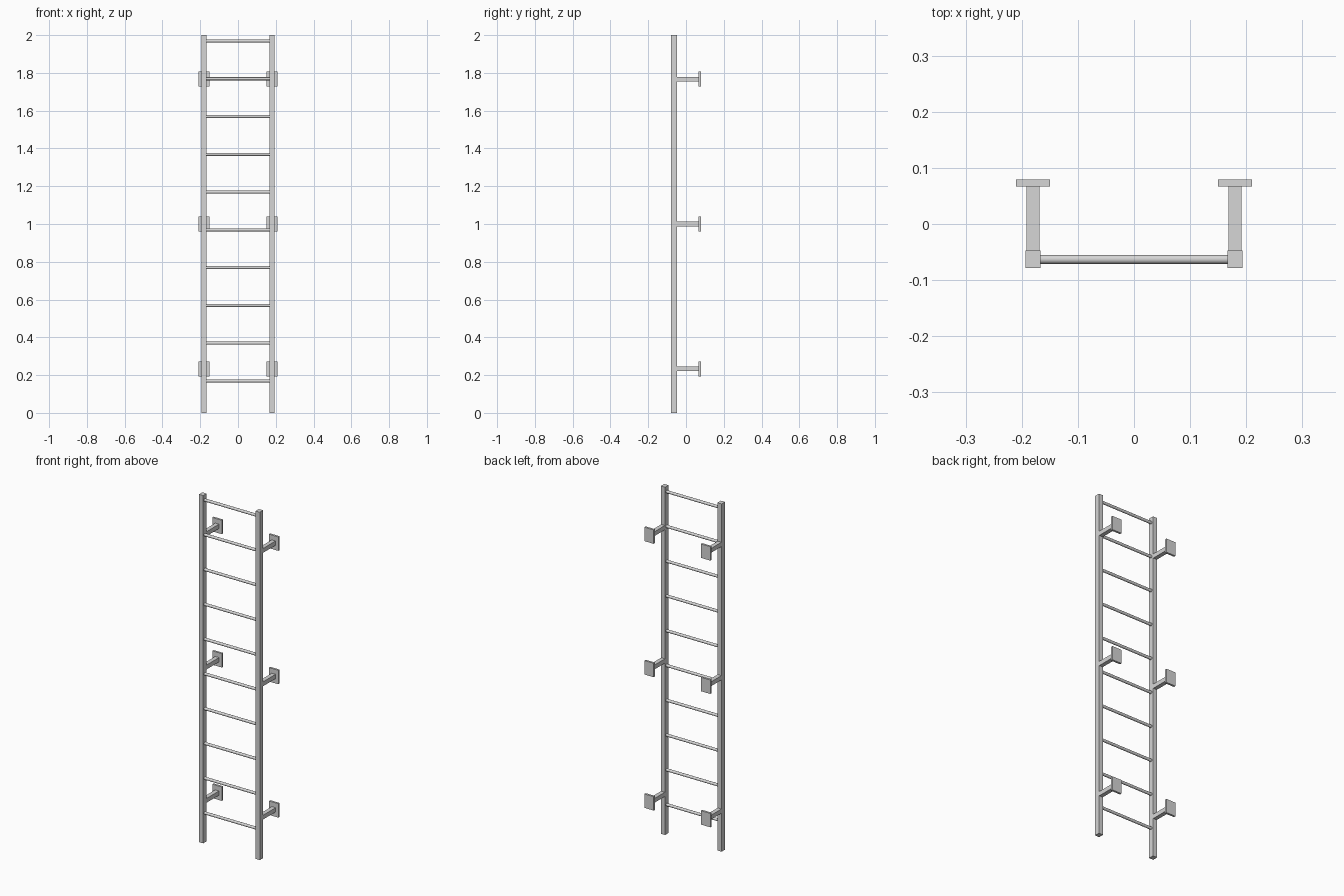
import bpy
import math

if "Cube" in bpy.data.objects:
    bpy.data.objects.remove(bpy.data.objects["Cube"])

steel = bpy.data.materials.new("light steel grey")
steel.diffuse_color = (0.67, 0.67, 0.67, 1)
steel.use_nodes = True
steel.node_tree.nodes["Principled BSDF"].inputs["Base Color"].default_value = steel.diffuse_color

RAIL_X, RAIL_Y = 0.18, -0.063


def box(name, x, y, z):
    """Box from (min, max) ranges on each axis."""
    bpy.ops.mesh.primitive_cube_add(size=1, location=[sum(r) / 2 for r in (x, y, z)])
    ob = bpy.context.object
    ob.name = name
    ob.scale = [r[1] - r[0] for r in (x, y, z)]
    bpy.ops.object.transform_apply(location=False, rotation=False, scale=True)
    ob.data.materials.append(steel)


def around(c, half):
    return (c - half, c + half)


for side, x in (("left", -RAIL_X), ("right", RAIL_X)):
    # Upright rail
    box(f"{side}_rail", around(x, 0.0135), around(RAIL_Y, 0.0155), (0, 2))
    # Wall brackets: arm plus mounting plate
    for i, z in enumerate((0.233, 1.0, 1.767), 1):
        box(f"{side}_bracket_arm_{i}", around(x, 0.012), (-0.0475, 0.067), around(z, 0.0125))
        box(f"{side}_wall_plate_{i}", around(x, 0.03), (0.067, 0.079), around(z, 0.04))

# Round rungs between the rails
for i in range(10):
    bpy.ops.mesh.primitive_cylinder_add(
        vertices=24, radius=0.008, depth=2 * (RAIL_X - 0.0135),
        location=(0, RAIL_Y, 0.169 + 0.2 * i), rotation=(0, math.pi / 2, 0))
    rung = bpy.context.object
    rung.name = f"rung_{i + 1}"
    rung.data.materials.append(steel)
    bpy.ops.object.shade_smooth_by_angle()
